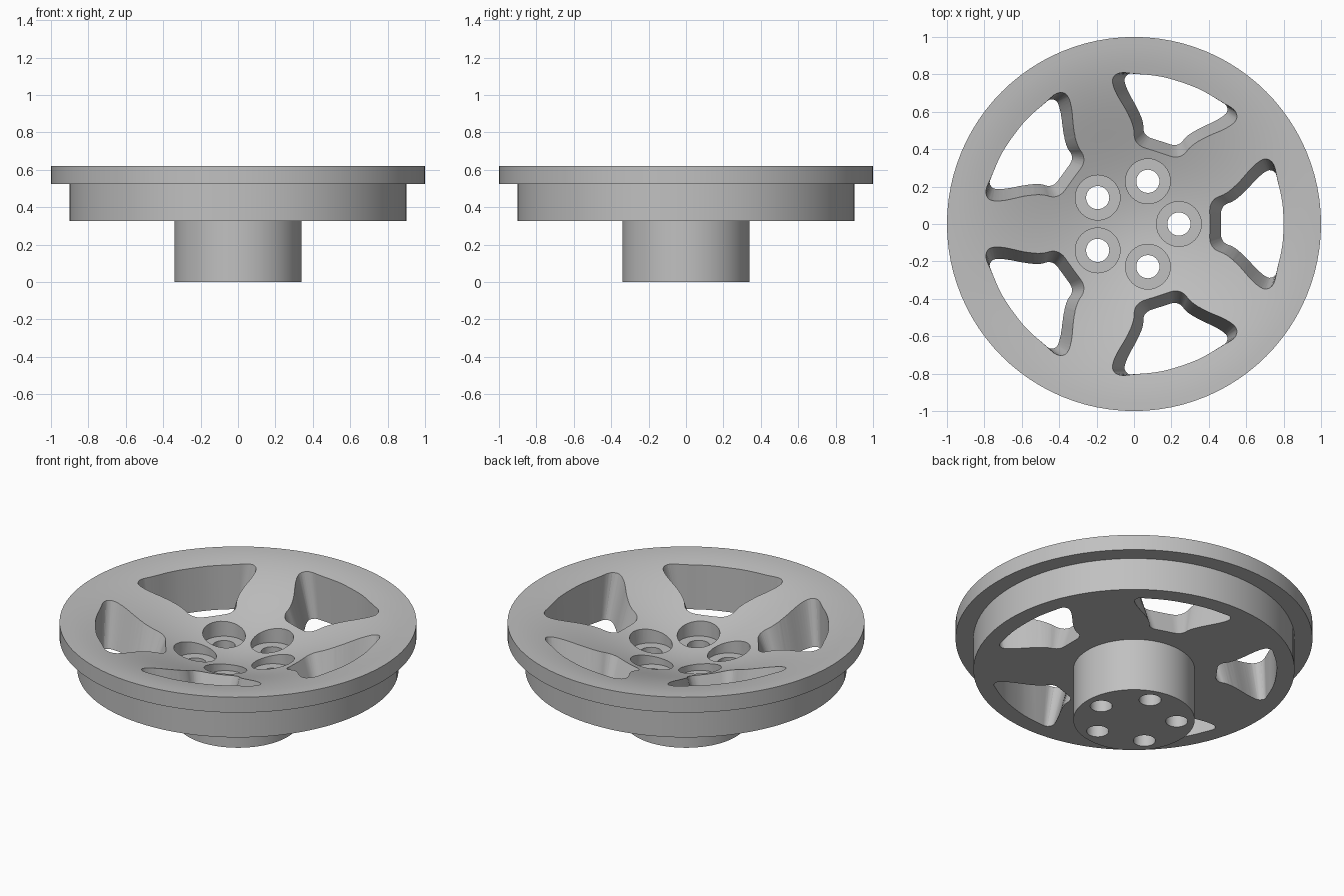
import bpy, bmesh, math
from mathutils import Vector, Matrix

cube = bpy.data.objects.get("Cube")
if cube:
    bpy.data.objects.remove(cube, do_unlink=True)

# Single grey metal
metal = bpy.data.materials.new("grey_metal")
metal.use_nodes = True
grey = (0.53, 0.53, 0.53, 1)
metal.diffuse_color = grey
metal.node_tree.nodes["Principled BSDF"].inputs["Base Color"].default_value = grey

TOP, UNDERSIDE, SPOKES = 0.62, 0.325, 5


def add_object(name, bm):
    bmesh.ops.recalc_face_normals(bm, faces=bm.faces)
    mesh = bpy.data.meshes.new(name)
    bm.to_mesh(mesh)
    bm.free()
    mesh.materials.append(metal)
    obj = bpy.data.objects.new(name, mesh)
    bpy.context.collection.objects.link(obj)
    return obj


def lathe(bm, profile, steps, centre=(0, 0, 0)):
    """Spin an (r, z) profile, closed on the axis, into a solid."""
    verts = [bm.verts.new((r, 0, z)) for r, z in profile]
    edges = [bm.edges.new(pair) for pair in zip(verts, verts[1:])]
    spun = bmesh.ops.spin(bm, geom=verts + edges, axis=(0, 0, 1), cent=(0, 0, 0),
                          angle=math.tau, steps=steps)
    bmesh.ops.remove_doubles(bm, verts=bm.verts, dist=1e-5)
    bmesh.ops.translate(bm, verts=bm.verts, vec=centre)


def rounded(points, rounds=3):
    """Corner cutting of a closed outline."""
    for _ in range(rounds):
        points = [a.lerp(b, t) for a, b in zip(points, points[1:] + points[:1])
                  for t in (0.25, 0.75)]
    return points


def window_outline(inner, middle, tip):
    """Outline mirrored across x, closed by an arc under the rim."""
    arc = [(0.802 * math.cos(math.radians(a)), 0.802 * math.sin(math.radians(a)))
           for a in (17, 11, 5)]
    half = [inner, middle] + tip + arc
    loop = [(inner[0], 0)] + half + [(x, -y) for x, y in reversed(half)]
    return rounded([Vector((x, y, 0)) for x, y in loop])


def cut(target, cutter):
    cutter.hide_render = True
    mod = target.modifiers.new("cut", 'BOOLEAN')
    mod.operation, mod.solver, mod.object = 'DIFFERENCE', 'EXACT', cutter
    bpy.context.view_layer.objects.active = target
    bpy.ops.object.modifier_apply(modifier=mod.name)
    bpy.data.objects.remove(cutter, do_unlink=True)


# Wheel body: hub, stepped barrel, flange and dished face
profile = [(0, 0), (0.34, 0), (0.34, UNDERSIDE), (0.9, UNDERSIDE), (0.9, 0.525), (1, 0.525)]
RINGS = 20
for i in range(RINGS, -1, -1):
    r = i / RINGS
    profile.append((r, TOP - 0.11 * (1 + math.cos(math.pi * r))))
bm = bmesh.new()
lathe(bm, profile, 96)
wheel = add_object("wheel", bm)

# Windows between the spokes, narrowing toward the underside
lower = window_outline((0.465, 0.10), (0.55, 0.125), [(0.70, 0.29), (0.755, 0.285)])
upper = window_outline((0.35, 0.155), (0.505, 0.19), [(0.67, 0.36), (0.745, 0.345)])
bm = bmesh.new()
for k in range(SPOKES):
    turn = Matrix.Rotation(math.tau * k / SPOKES, 3, 'Z')
    rings = []
    for z in (0.25, 0.70):
        t = (z - UNDERSIDE) / (TOP - UNDERSIDE)
        rings.append([bm.verts.new(turn @ (a + (b - a) * t + Vector((0, 0, z))))
                      for a, b in zip(lower, upper)])
    low, high = rings
    bm.faces.new(list(reversed(low)))
    bm.faces.new(high)
    for i in range(len(low)):
        j = (i + 1) % len(low)
        bm.faces.new((low[i], low[j], high[j], high[i]))
bmesh.ops.triangulate(bm, faces=bm.faces)
cut(wheel, add_object("window_cutter", bm))

# Counterbored bolt holes through the hub
bolt = [(0, -0.1), (0.062, -0.1), (0.062, 0.37), (0.12, 0.37), (0.12, 0.7), (0, 0.7)]
for k in range(SPOKES):
    a = math.tau * k / SPOKES
    bm = bmesh.new()
    lathe(bm, bolt, 32, (0.24 * math.cos(a), 0.24 * math.sin(a), 0))
    cut(wheel, add_object("bolt_cutter", bm))

# Smooth shading with crisp edges
bpy.ops.object.select_all(action='DESELECT')
wheel.select_set(True)
bpy.context.view_layer.objects.active = wheel
bpy.ops.object.shade_smooth_by_angle(angle=math.radians(30))
